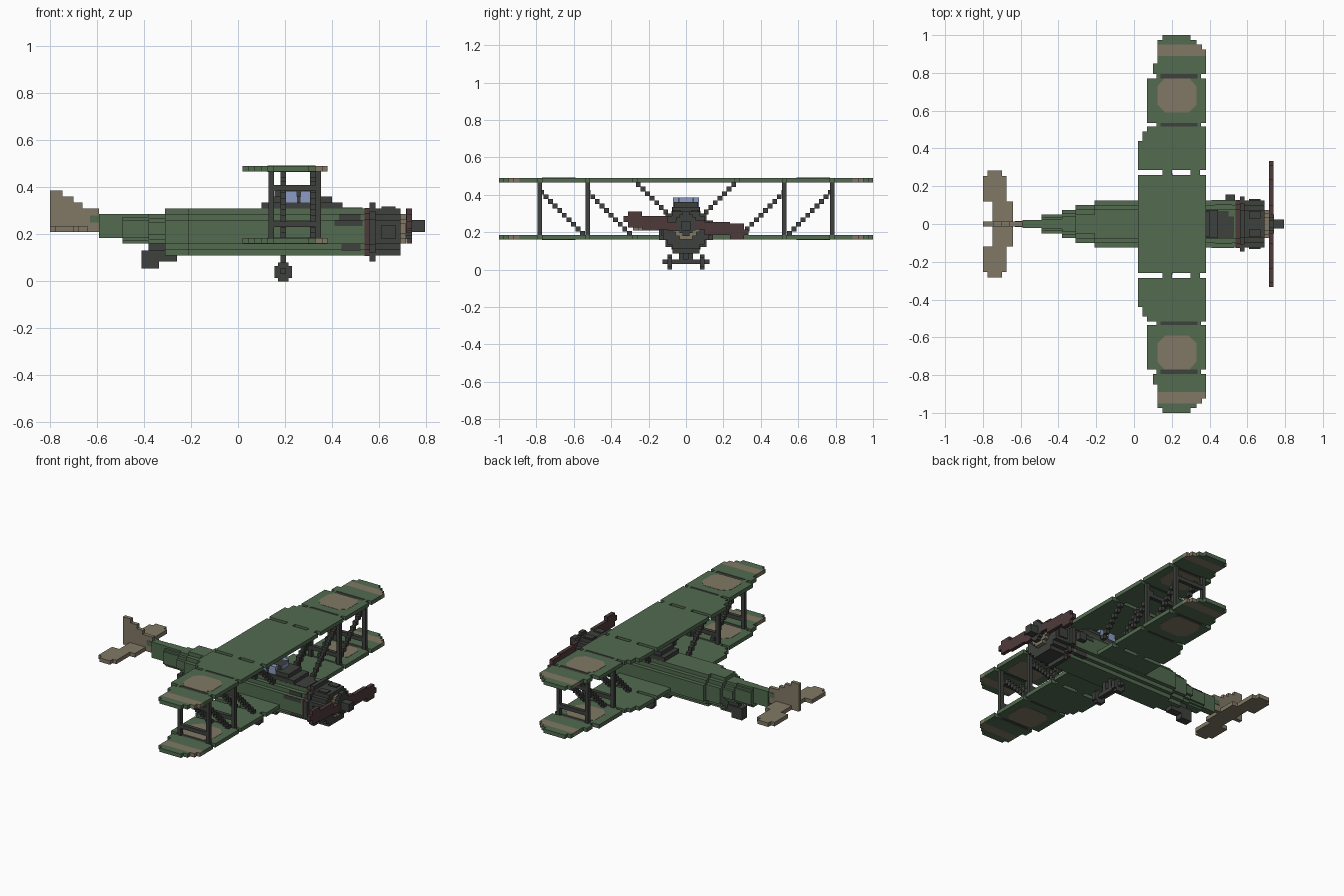
import bpy, bmesh
from mathutils import Vector

cube = bpy.data.objects.get("Cube")
if cube:
    bpy.data.objects.remove(cube, do_unlink=True)

UNIT = 0.01   # all part sizes below are in hundredths
STEP = 2.45   # size of one building block


def material(name, r, g, b):
    mat = bpy.data.materials.new(name)
    mat.use_nodes = True
    mat.diffuse_color = (r, g, b, 1)
    mat.node_tree.nodes["Principled BSDF"].inputs["Base Color"].default_value = (r, g, b, 1)
    return mat


GREEN = material("olive green", .085, .145, .08)
TAN = material("tan", .22, .19, .13)
DARK = material("dark grey", .048, .052, .046)
RED = material("dark red brown", .078, .042, .042)
BLUE = material("pale blue glass", .26, .33, .55)


def add_box(bm, x0, x1, y0, y1, z0, z1):
    verts = bmesh.ops.create_cube(bm, size=1)["verts"]
    low, high = Vector((x0, y0, z0)), Vector((x1, y1, z1))
    for v in verts:
        v.co = [(low[i] + high[i]) / 2 + v.co[i] * (high[i] - low[i]) for i in range(3)]


def finish(name, bm, mat):
    bmesh.ops.scale(bm, vec=(UNIT, UNIT, UNIT), verts=bm.verts)
    bmesh.ops.recalc_face_normals(bm, faces=bm.faces)
    mesh = bpy.data.meshes.new(name)
    bm.to_mesh(mesh)
    bm.free()
    mesh.materials.append(mat)
    obj = bpy.data.objects.new(name, mesh)
    bpy.context.collection.objects.link(obj)
    return obj


def boxes(name, mat, *sizes, mirror=False):
    """Part made of boxes, optionally repeated on the other side of y = 0."""
    bm = bmesh.new()
    for x0, x1, y0, y1, z0, z1 in sizes:
        add_box(bm, x0, x1, y0, y1, z0, z1)
        if mirror:
            add_box(bm, x0, x1, -y1, -y0, z0, z1)
    return finish(name, bm, mat)


def prism(bm, outline, offset):
    face = bm.faces.new([bm.verts.new(p) for p in outline])
    new = bmesh.ops.extrude_face_region(bm, geom=[face])["geom"]
    bmesh.ops.translate(bm, vec=offset, verts=[g for g in new if isinstance(g, bmesh.types.BMVert)])


def section(name, mat, x0, x1, w, z0, z1, s):
    """Length of body with a stepped, rounded-off cross-section."""
    h, mid = (z1 - z0) / 2, (z0 + z1) / 2
    corner = [(w, h - 2 * s), (w - s, h - 2 * s), (w - s, h - s), (w - 2 * s, h - s), (w - 2 * s, h)]
    ring = corner + [(-y, z) for y, z in reversed(corner)]
    ring += [(-y, -z) for y, z in corner] + [(y, -z) for y, z in reversed(corner)]
    bm = bmesh.new()
    prism(bm, [(x0, y, mid + z) for y, z in ring], (x1 - x0, 0, 0))
    return finish(name, bm, mat)


# Fuselage, widening in steps towards the nose
boxes("tail_boom", GREEN, (-59, -49, -2.2, 2.2, 18.5, 28.5), (-63, -59, -1.5, 1.5, 25, 28))
section("rear_fuselage", GREEN, -49, -38, 5, 16, 28.5, 1.2)
section("rear_mid_fuselage", GREEN, -38, -31, 7.5, 16, 28.5, 1.8)
section("mid_fuselage", GREEN, -31, -21, 10, 11, 31, STEP)
section("main_fuselage", GREEN, -21, 54, 12.5, 11, 31, STEP)

# Dark camouflage patches around the nose
boxes("nose_side_patches", DARK, (41, 53, 12.4, 12.8, 23.5, 26),
      (43, 52, 10, 10.4, 26, 28.6), (44, 52, 7.5, 10.3, 13, 16), mirror=True)
boxes("nose_top_patch", DARK, (39, 53, -7.5, 4, 30.5, 31.4), (42, 50, 4, 7, 30.5, 31.4))

# Cockpit hump and windscreen
boxes("cockpit_hump", DARK, (10, 44.5, -7.5, 7.5, 31, 33.5), (13, 40, -6.5, 6.5, 33.5, 36),
      (15.5, 33, -4, 4, 36, 38.5))
boxes("windscreen", BLUE, (20, 25, 3, 6.9, 33.5, 38.4), (26.5, 31, 3, 6.9, 33.5, 38.4), mirror=True)
boxes("windscreen_front", BLUE, (32.5, 33.4, -3.5, 3.5, 36.1, 38.4))

# Engine and propeller
section("engine_cowl", DARK, 54, 69, 12.4, 11, 31, STEP)
section("cowl_band", RED, 53.8, 56, 12.7, 10.8, 31.2, STEP)
section("cowl_ring", DARK, 56, 58.5, 14.5, 8.5, 33.5, 3.6)
boxes("cowl_vents", DARK, (61, 67, 12.4, 13.2, 18, 24), (61, 67, 3, 7, 31, 31.8), mirror=True)
boxes("exhaust", DARK, (48.5, 53.5, 12, 15.5, 20, 25))
section("hub_disc", TAN, 69, 71.5, 7.5, 16, 28.5, 2)
section("propeller_hub", DARK, 71.5, 74, 5, 18, 31, 1.5)
boxes("spinner", DARK, (74, 79.5, -STEP, STEP, 21, 26))
bm = bmesh.new()
for side in (-1, 1):
    for inner, outer, low, high in ((3, 10, -3, 2), (10, 23.5, -2, 5), (23.5, 31, -1, 7.5), (31, 33.3, 2, 5)):
        ys = sorted((-side * inner, -side * outer))
        zs = sorted((23.5 + side * low, 23.5 + side * high))
        add_box(bm, 71.6, 73.9, *ys, *zs)
finish("propeller_blades", bm, RED)

# Wings: identical upper and lower planes
for label, z in (("upper", 46.6), ("lower", 16)):
    top = z + STEP
    boxes(label + "_wing_centre", GREEN, (2, 38, -26, 26, z, top))
    boxes(label + "_wing_panels", GREEN,
          (15, 20, 26, 28.5, z, top), (30, 35, 26, 28.5, z, top),
          (2, 38, 28.5, 44, z, top), (4.5, 38, 44, 49, z, top), (7, 38, 49, 51.5, z, top),
          (7, 38, 53.5, 77, z, top), (10, 38, 79.5, 85, z, top), (12.5, 38, 85, 89, z, top),
          (12.5, 33, 95, 97.5, z, top), (15, 30, 97.5, 100, z, top), mirror=True)
    links = [(x, x + 2, y, y + STEP, z, top) for x in (12, 33.5) for y in (51.3, 77)]
    boxes(label + "_wing_links", GREEN, *links, mirror=True)
    slots = [(14, 33.5, y, y + STEP, z + .3, top - .3) for y in (51.3, 77)]
    boxes(label + "_wing_slots", DARK, *slots, mirror=True)
    boxes(label + "_wing_tip_bands", TAN, (12.5, 38, 89, 92.5, z, top),
          (12.5, 36, 92.5, 95, z, top), mirror=True)
    # Eight-sided patch showing on both faces of each panel
    bm = bmesh.new()
    for side in (-1, 1):
        shape = [(12.5, 63), (12.5, 73), (16, 77), (29.5, 77), (33, 73), (33, 63), (29, 59), (16.5, 59)]
        prism(bm, [(x, side * y, z - .15) for x, y in shape], (0, 0, STEP + .3))
    finish(label + "_wing_patches", bm, TAN)

# Wing posts with cross bars
posts = []
for y in (51.4, 77.1):
    posts += [(x, x + 2.3, y, y + 2.3, 18, 47) for x in (13, 33)]
    posts += [(15, 33.2, y, y + 2.3, z, z + STEP) for z in (23, 38.5)]
boxes("wing_posts", DARK, *posts, mirror=True)

# Stepped diagonal braces between the wings
braces = []
for y, z, count in ((9.5, 29.5, 7), (29, 18, 10), (54, 18, 10)):
    for i in range(count):
        d = i * STEP
        braces += [(x, x + STEP, y + d, y + d + STEP + .1, z + d, z + d + STEP + .1) for x in (18, 30.5)]
boxes("wing_braces", DARK, *braces, mirror=True)

# Tail fin and tailplane
boxes("tail_fin", TAN, (-80, -74.5, -1.2, 1.2, 21, 38.5), (-74.5, -70, -1.2, 1.2, 21, 36),
      (-70, -66, -1.2, 1.2, 21, 33.5), (-66, -59, -1.2, 1.2, 21, 31))
boxes("tailplane", TAN, (-75, -64, 0, 12, 21, 23.5), (-80, -67.5, 12, 25.5, 21, 23.5),
      (-77.5, -70, 25.5, 28.3, 21, 23.5), mirror=True)

# Landing gear and tail skid
boxes("wheels", DARK, (15.5, 23, 7.5, 10, 1.5, 6.5), (17, 21.5, 7.5, 10, 0, 8), mirror=True)
boxes("axle", DARK, (18, 20.5, -12.5, 12.5, 3, 5.5))
boxes("gear_struts", DARK, (18, 20.5, 1.2, 3.7, 5, 11.5), mirror=True)
boxes("tail_skid", DARK, (-41, -33.5, -2.5, 2.5, 5.5, 13), (-41, -26, -2.5, 2.5, 8.5, 13),
      (-38, -30, -1.5, 1.5, 13, 17))
